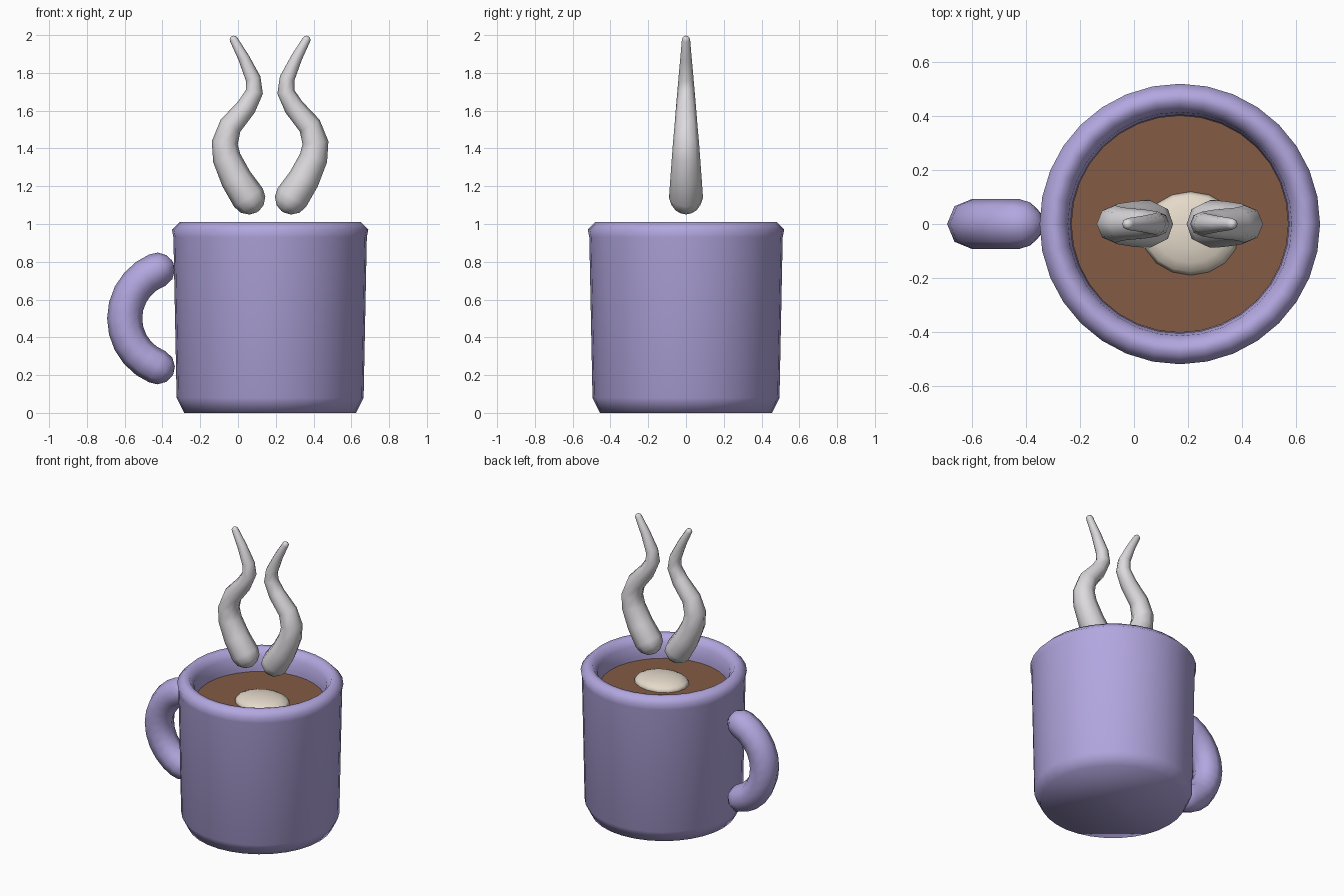
import bpy, bmesh, math
from mathutils import Vector

if "Cube" in bpy.data.objects:
    bpy.data.objects.remove(bpy.data.objects["Cube"])

MUG_X = 0.17


def material(name, rgb):
    m = bpy.data.materials.new(name)
    m.use_nodes = True
    m.diffuse_color = (*rgb, 1)
    m.node_tree.nodes["Principled BSDF"].inputs["Base Color"].default_value = (*rgb, 1)
    return m


lavender = material("lavender", (0.45, 0.385, 0.74))
brown = material("coffee brown", (0.23, 0.105, 0.06))
cream = material("cream", (0.78, 0.70, 0.59))
pale = material("pale grey", (0.72, 0.70, 0.72))


def finish(name, bm, mat, angle=70):
    bmesh.ops.recalc_face_normals(bm, faces=bm.faces)
    mesh = bpy.data.meshes.new(name)
    bm.to_mesh(mesh)
    bm.free()
    mesh.materials.append(mat)
    ob = bpy.data.objects.new(name, mesh)
    bpy.context.collection.objects.link(ob)
    bpy.ops.object.select_all(action="DESELECT")
    ob.select_set(True)
    bpy.context.view_layer.objects.active = ob
    bpy.ops.object.shade_smooth_by_angle(angle=math.radians(angle))
    return ob


def skin_rings(bm, rings):
    """Bridge consecutive rings of vertices and cap both ends."""
    for a, b in zip(rings, rings[1:]):
        n = len(a)
        for i in range(n):
            j = (i + 1) % n
            bm.faces.new((a[i], a[j], b[j], b[i]))
    bm.faces.new(rings[0])
    bm.faces.new(rings[-1])


def lathe(name, profile, mat, sides=32):
    bm = bmesh.new()
    rings = []
    for r, z in profile:
        angles = [math.tau * i / sides for i in range(sides)]
        rings.append([bm.verts.new((MUG_X + r * math.cos(a), r * math.sin(a), z))
                      for a in angles])
    skin_rings(bm, rings)
    return finish(name, bm, mat)


def tube(name, path, mat, sides=8):
    """Round-ended tube along (x, z, radius) points in the y = 0 plane."""
    pts = [Vector((x, 0, z)) for x, z, r in path]
    radii = [r for x, z, r in path]
    dirs = [(pts[min(i + 1, len(pts) - 1)] - pts[max(i - 1, 0)]).normalized()
            for i in range(len(pts))]
    sections = list(zip(pts, dirs, radii))
    # Dome sections at each end
    domes = [math.radians(a) for a in (85, 60, 30)]
    start = [(pts[0] - dirs[0] * radii[0] * math.sin(a), dirs[0], radii[0] * math.cos(a))
             for a in domes]
    end = [(pts[-1] + dirs[-1] * radii[-1] * math.sin(a), dirs[-1], radii[-1] * math.cos(a))
           for a in reversed(domes)]
    bm = bmesh.new()
    rings = []
    side = Vector((0, 1, 0))
    for p, d, r in start + sections + end:
        across = side.cross(d)
        rings.append([bm.verts.new(p + r * (math.cos(t) * across + math.sin(t) * side))
                      for t in (math.tau * i / sides for i in range(sides))])
    skin_rings(bm, rings)
    return finish(name, bm, mat)


# Mug body with rounded lip and hollow inside
lathe("mug_body", [(0.455, 0), (0.495, 0.08), (0.512, 0.93), (0.52, 0.97),
                   (0.48, 1.01), (0.445, 1.005), (0.415, 0.96), (0.405, 0.88),
                   (0.40, 0.1)], lavender)

# Drink surface
lathe("coffee", [(0.403, 0.84), (0.403, 0.862)], brown)

# Foam blob floating on the drink
bm = bmesh.new()
bmesh.ops.create_uvsphere(bm, u_segments=16, v_segments=8, radius=1)
for v in bm.verts:
    v.co = (0.21 + 0.18 * v.co.x, -0.035 + 0.155 * v.co.y, 0.865 + 0.05 * v.co.z)
finish("foam", bm, cream)

# Handle: arc on the right side of the mug
arc = [math.radians(112 + 136 * i / 10) for i in range(11)]
tube("handle", [(-0.324 + 0.276 * math.cos(a), 0.5 + 0.276 * math.sin(a), 0.093)
                for a in arc], lavender)

# Steam wisps, mirrored about the mug axis
wisp = [(0.055, 1.14, 0.09), (-0.01, 1.24, 0.083), (-0.06, 1.35, 0.075),
        (-0.07, 1.43, 0.069), (-0.04, 1.52, 0.061), (0.045, 1.62, 0.053),
        (0.087, 1.70, 0.046), (0.08, 1.77, 0.04), (0.03, 1.88, 0.03),
        (-0.022, 1.975, 0.022)]
tube("steam_right", wisp, pale)
tube("steam_left", [(2 * MUG_X - x, z, r) for x, z, r in wisp], pale)
